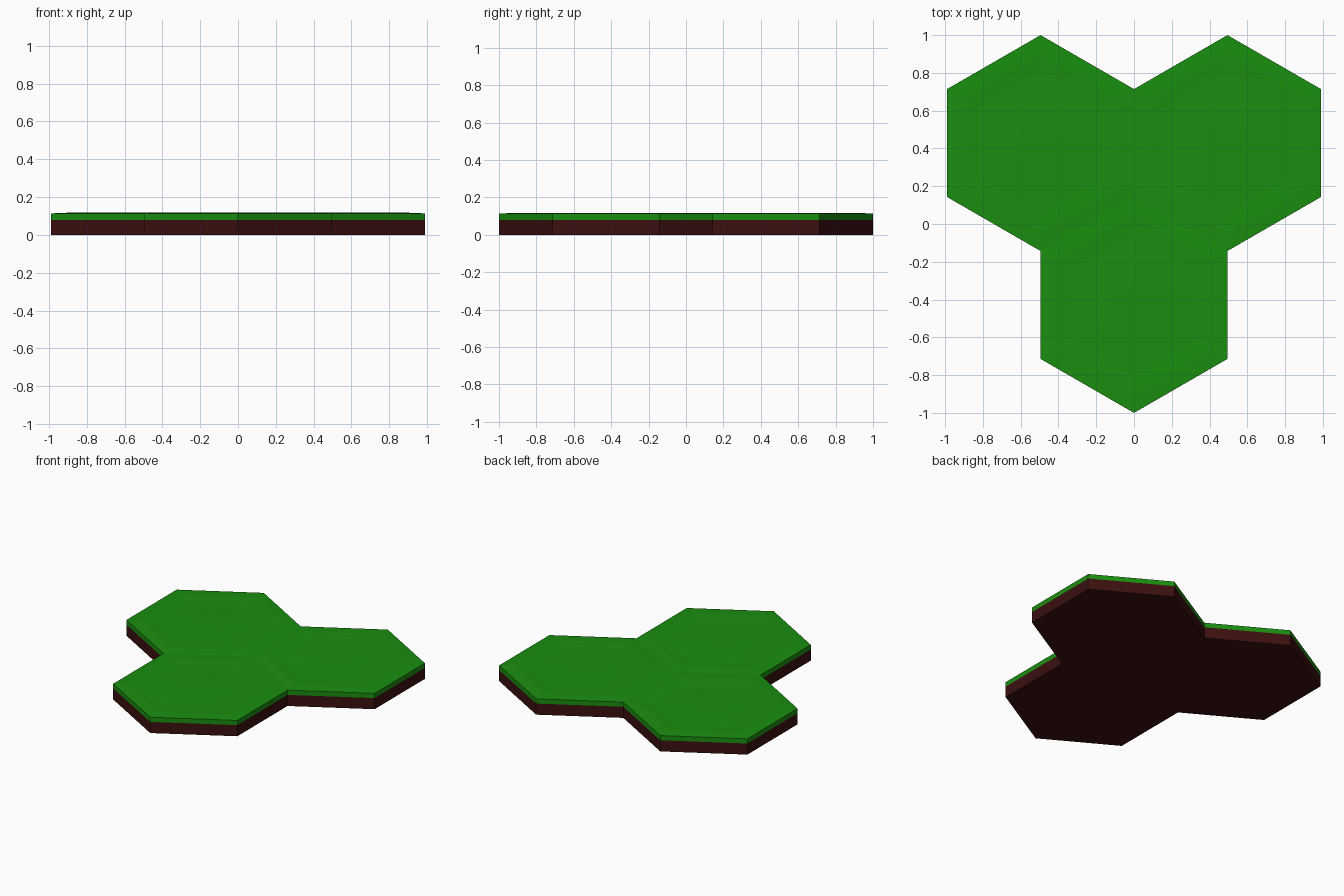
import bpy, bmesh
from math import sin, cos, radians

if "Cube" in bpy.data.objects:
    bpy.data.objects.remove(bpy.data.objects["Cube"])

R = 4 / 7                     # hexagon corner radius
A = R * cos(radians(30))      # half width across the flats
SOIL_TOP = 0.08


def material(name, color):
    m = bpy.data.materials.new(name)
    m.diffuse_color = (*color, 1)
    m.use_nodes = True
    m.node_tree.nodes["Principled BSDF"].inputs["Base Color"].default_value = m.diffuse_color
    return m


def hex_stack(name, profile, location, mat):
    """Closed hexagonal solid from (radius, height) rings, bottom to top."""
    bm = bmesh.new()
    rings = [[bm.verts.new((r * cos(radians(30 + 60 * i)),
                            r * sin(radians(30 + 60 * i)), z))
              for i in range(6)] for r, z in profile]
    for low, high in zip(rings, rings[1:]):
        for i in range(6):
            j = (i + 1) % 6
            bm.faces.new((low[i], low[j], high[j], high[i]))
    bm.faces.new(rings[0][::-1])
    bm.faces.new(rings[-1])
    mesh = bpy.data.meshes.new(name)
    bm.to_mesh(mesh)
    bm.free()
    ob = bpy.data.objects.new(name, mesh)
    ob.location = location
    mesh.materials.append(mat)
    bpy.context.collection.objects.link(ob)


grass = material("grass", (0.01, 0.27, 0.005))
soil = material("soil", (0.045, 0.005, 0.005))

# Soil slab, and turf with a gently rippled top
soil_profile = [(R, 0), (R, SOIL_TOP)]
turf_profile = [(R, SOIL_TOP), (R, 0.114), (0.475, 0.1175), (0.38, 0.115),
                (0.22, 0.1165), (0.14, 0.1175)]

# Three tiles meeting at one corner
tiles = {"front": (0, -0.75 * R), "left": (-A, 0.75 * R), "right": (A, 0.75 * R)}
for side, (x, y) in tiles.items():
    hex_stack(f"{side}_soil", soil_profile, (x, y, 0), soil)
    hex_stack(f"{side}_turf", turf_profile, (x, y, 0), grass)
